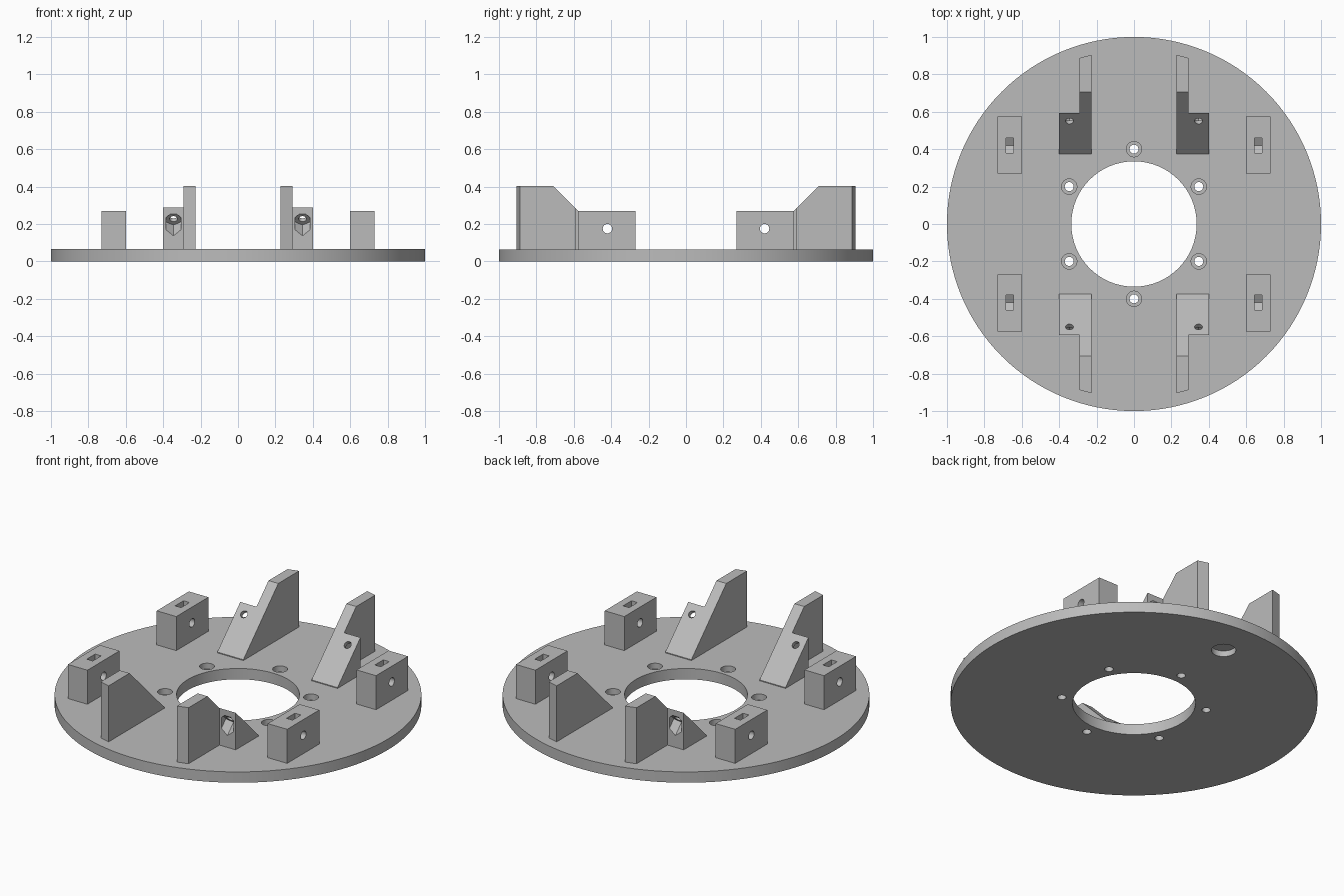
import bpy, bmesh, math
from mathutils import Matrix, Vector

if "Cube" in bpy.data.objects:
    bpy.data.objects.remove(bpy.data.objects["Cube"], do_unlink=True)

grey = bpy.data.materials.new("plain grey")
grey.use_nodes = True
colour = (0.5, 0.5, 0.5, 1)
grey.diffuse_color = colour
grey.node_tree.nodes["Principled BSDF"].inputs["Base Color"].default_value = colour

DECK = 0.065          # top of the base plate


def add_object(name, bm):
    bmesh.ops.recalc_face_normals(bm, faces=bm.faces[:])
    mesh = bpy.data.meshes.new(name)
    bm.to_mesh(mesh)
    bm.free()
    mesh.materials.append(grey)
    obj = bpy.data.objects.new(name, mesh)
    bpy.context.collection.objects.link(obj)
    return obj


def prism(name, profile, x0, x1):
    """Extrude a (y, z) profile along x."""
    bm = bmesh.new()
    face = bm.faces.new([bm.verts.new((x0, y, z)) for y, z in profile])
    out = bmesh.ops.extrude_face_region(bm, geom=[face])
    moved = [g for g in out["geom"] if isinstance(g, bmesh.types.BMVert)]
    bmesh.ops.translate(bm, verts=moved, vec=(x1 - x0, 0, 0))
    return add_object(name, bm)


def box(name, x0, x1, y0, y1, z0, z1):
    return prism(name, [(y0, z0), (y1, z0), (y1, z1), (y0, z1)], x0, x1)


def rod(name, start, end, radius, sides=32, spin=0):
    """Cylinder between two points."""
    a, b = Vector(start), Vector(end)
    axis = b - a
    turn = axis.to_track_quat("Z", "Y").to_matrix().to_4x4()
    bm = bmesh.new()
    bmesh.ops.create_cone(bm, cap_ends=True, segments=sides, radius1=radius,
                          radius2=radius, depth=axis.length,
                          matrix=Matrix.Translation((a + b) / 2) @ turn
                          @ Matrix.Rotation(spin, 4, "Z"))
    return add_object(name, bm)


def cut(target, cutter):
    cutter.hide_render = True
    mod = target.modifiers.new("cut", "BOOLEAN")
    mod.operation = "DIFFERENCE"
    mod.solver = "EXACT"
    mod.object = cutter
    bpy.context.view_layer.objects.active = target
    bpy.ops.object.modifier_apply(modifier=mod.name)
    bpy.data.objects.remove(cutter, do_unlink=True)


def smooth(obj):
    bpy.ops.object.select_all(action="DESELECT")
    obj.select_set(True)
    bpy.context.view_layer.objects.active = obj
    bpy.ops.object.shade_smooth_by_angle(angle=math.radians(25))


def four_corners(obj, name):
    """Mirror a part from the back left corner to the other three."""
    for sx, side in ((1, "left"), (-1, "right")):
        for sy, end in ((1, "back"), (-1, "front")):
            if sx == sy == 1:
                continue
            copy = obj.copy()
            copy.data = obj.data.copy()
            copy.data.transform(Matrix.Diagonal((sx, sy, 1, 1)))
            if sx * sy < 0:
                copy.data.flip_normals()
            copy.name = f"{end}_{side}_{name}"
            bpy.context.collection.objects.link(copy)
    obj.name = f"back_left_{name}"


# Base plate with central opening, counterbored bolt holes and a blind pocket
plate = rod("base_plate", (0, 0, 0), (0, 0, DECK), 1, 128)
cut(plate, rod("opening", (0, 0, -0.1), (0, 0, 0.2), 0.335, 96))
for i in range(6):
    a = math.radians(30 + 60 * i)
    x, y = 0.4 * math.cos(a), 0.4 * math.sin(a)
    cut(plate, rod("bolt_hole", (x, y, -0.1), (x, y, 0.2), 0.024))
    cut(plate, rod("counterbore", (x, y, 0.03), (x, y, 0.2), 0.041))
cut(plate, rod("pocket", (0, 0.76, -0.1), (0, 0.76, 0.035), 0.067, 48))
smooth(plate)

# Side block with a cross hole and a nut slot pointed at the bottom
block = box("block", 0.6, 0.73, 0.27, 0.575, DECK, 0.27)
yc, zc, half = 0.42, 0.175, 0.04
tip, shoulder = zc - half * 1.155, zc - half * 0.577
cut(block, prism("nut_slot", [(yc, tip), (yc + half, shoulder), (yc + half, 0.4),
                              (yc - half, 0.4), (yc - half, shoulder)], 0.645, 0.685))
cut(block, rod("cross_hole", (0.5, yc, zc), (0.8, yc, zc), 0.025))
smooth(block)
four_corners(block, "block")

# Tall fin with a 45 degree ramp, its outer end trimmed to follow the rim
fin = prism("fin", [(0.375, DECK), (0.905, DECK), (0.905, 0.402),
                    (0.707, 0.402), (0.375, 0.07)], 0.227, 0.4)
for v in fin.data.vertices:
    if v.co.y > 0.8:
        v.co.y -= 0.27 * (v.co.x - 0.227)
# Cut back the outer side so that only a low lug remains beside the fin
cut(fin, box("lug_trim", 0.292, 0.5, 0.593, 1.1, 0, 0.6))
# Angled screw hole and hexagonal nut pocket, square to the ramp
top = Vector((0.345, 0.55, 0.245))
down = Vector((0, 1, -1)).normalized()
cut(fin, rod("screw_hole", top - down * 0.1, top + down * 0.06, 0.021))
nut = rod("nut_pocket", top + down * 0.025, top + down * 0.2, 0.0462, 6)
# Turn the hexagon so that its points lie up and down the ramp
uphill = Vector((0, 1, 1)).normalized()
reach = max((v.co - top).dot(uphill) for v in nut.data.vertices)
if reach < 0.044:
    nut.data.transform(Matrix.Translation(top) @ Matrix.Rotation(math.pi / 6, 4, down)
                       @ Matrix.Translation(-top))
cut(fin, nut)
smooth(fin)
four_corners(fin, "fin")
